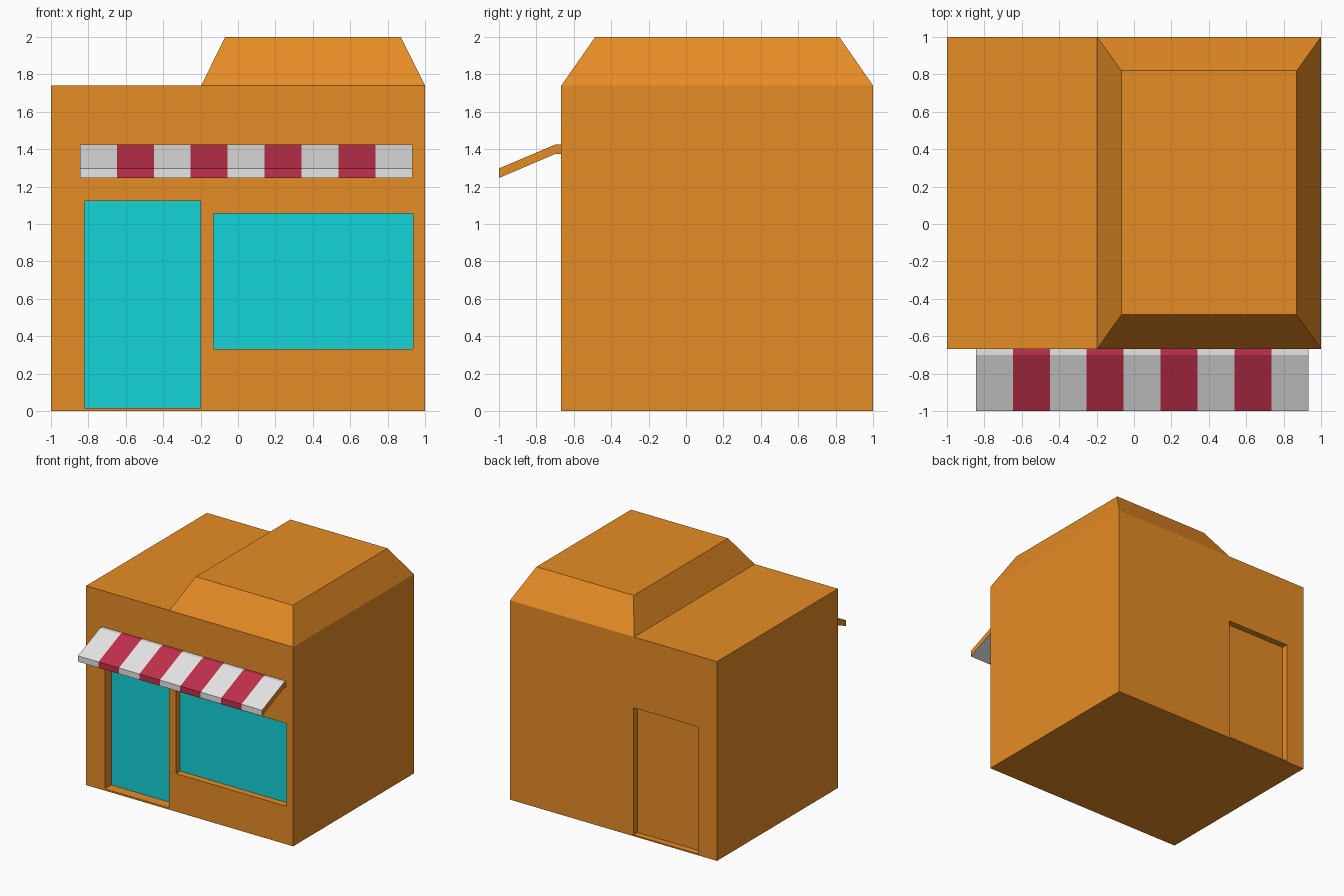
import bpy, bmesh

if "Cube" in bpy.data.objects:
    bpy.data.objects.remove(bpy.data.objects["Cube"])


def srgb(r, g, b):
    lin = [c / 255 / 12.92 if c < 10.3 else ((c / 255 + 0.055) / 1.055) ** 2.4 for c in (r, g, b)]
    return (*lin, 1.0)


def material(name, rgb):
    m = bpy.data.materials.new(name)
    m.diffuse_color = srgb(*rgb)
    m.use_nodes = True
    m.node_tree.nodes["Principled BSDF"].inputs["Base Color"].default_value = m.diffuse_color
    return m


ORANGE = material("orange_wall", (230, 140, 37))
TEAL = material("teal_glass", (18, 211, 216))
WHITE = material("awning_white", (230, 230, 230))
RED = material("awning_red", (192, 48, 76))


def make_object(name, bm, *mats):
    bmesh.ops.recalc_face_normals(bm, faces=bm.faces[:])
    me = bpy.data.meshes.new(name)
    bm.to_mesh(me)
    bm.free()
    for m in mats:
        me.materials.append(m)
    ob = bpy.data.objects.new(name, me)
    bpy.context.collection.objects.link(ob)
    return ob


def box(name, lo, hi, mat):
    bm = bmesh.new()
    bmesh.ops.create_cube(bm, size=1)
    for v in bm.verts:
        v.co = [(a + b) / 2 + c * (b - a) for a, b, c in zip(lo, hi, v.co)]
    return make_object(name, bm, mat)


FRONT, BACK, EAVE = -0.667, 1.0, 1.74

# Main block
walls = box("walls", (-1, FRONT, 0), (1, BACK, EAVE), ORANGE)


def recess(name, x0, x1, z0, z1, y0, y1):
    """Cut an opening into the walls."""
    cutter = box(name, (x0, y0, z0), (x1, y1, z1), ORANGE)
    cutter.hide_render = True
    mod = walls.modifiers.new(name, 'BOOLEAN')
    mod.operation, mod.solver, mod.object = 'DIFFERENCE', 'EXACT', cutter
    bpy.context.view_layer.objects.active = walls
    bpy.ops.object.modifier_apply(modifier=name)
    bpy.data.objects.remove(cutter)


# Front door, shop window and plain back door recesses; glass plates in the front two
openings = (("door", -0.82, -0.2, 0.015, 1.122, 0.09),
            ("window", -0.132, 0.936, 0.332, 1.055, 0.058))
for name, x0, x1, z0, z1, depth in openings:
    recess(name + "_cutter", x0, x1, z0, z1, FRONT - 0.1, FRONT + depth + 0.004)
    box(name + "_glass", (x0, FRONT + depth, z0), (x1, FRONT + depth + 0.004, z1), TEAL)
recess("back_door_cutter", -0.82, -0.195, 0.012, 1.122, BACK - 0.055, BACK + 0.1)

# Raised hipped roof section on the right
bm = bmesh.new()
rings = [[bm.verts.new((x, y, z)) for x, y in ((x0, y0), (x1, y0), (x1, y1), (x0, y1))]
         for x0, x1, y0, y1, z in ((-0.197, 1, FRONT, BACK, EAVE), (-0.068, 0.87, -0.485, 0.82, 2.0))]
for i in range(4):
    j = (i + 1) % 4
    bm.faces.new((rings[0][i], rings[0][j], rings[1][j], rings[1][i]))
bm.faces.new(rings[1])
bm.faces.new(rings[0][::-1])
make_object("raised_roof", bm, ORANGE)

# Striped awning: side profile swept across nine stripes, orange ends
profile = [(FRONT, 1.424), (-0.7, 1.424), (-1, 1.297), (-1, 1.246), (-0.7, 1.374), (FRONT, 1.374)]
STRIPES, LEFT, RIGHT = 9, -0.845, 0.932
bm = bmesh.new()
rings = [[bm.verts.new((LEFT + (RIGHT - LEFT) * s / STRIPES, y, z)) for y, z in profile]
         for s in range(STRIPES + 1)]
for s in range(STRIPES):
    for i in range(6):
        j = (i + 1) % 6
        f = bm.faces.new((rings[s][i], rings[s][j], rings[s + 1][j], rings[s + 1][i]))
        f.material_index = s % 2
for ring in (rings[0], rings[-1]):
    # split each end at the bend so both pieces stay convex
    for idx in ((0, 1, 4, 5), (1, 2, 3, 4)):
        bm.faces.new([ring[k] for k in idx]).material_index = 2
make_object("awning", bm, WHITE, RED, ORANGE)
